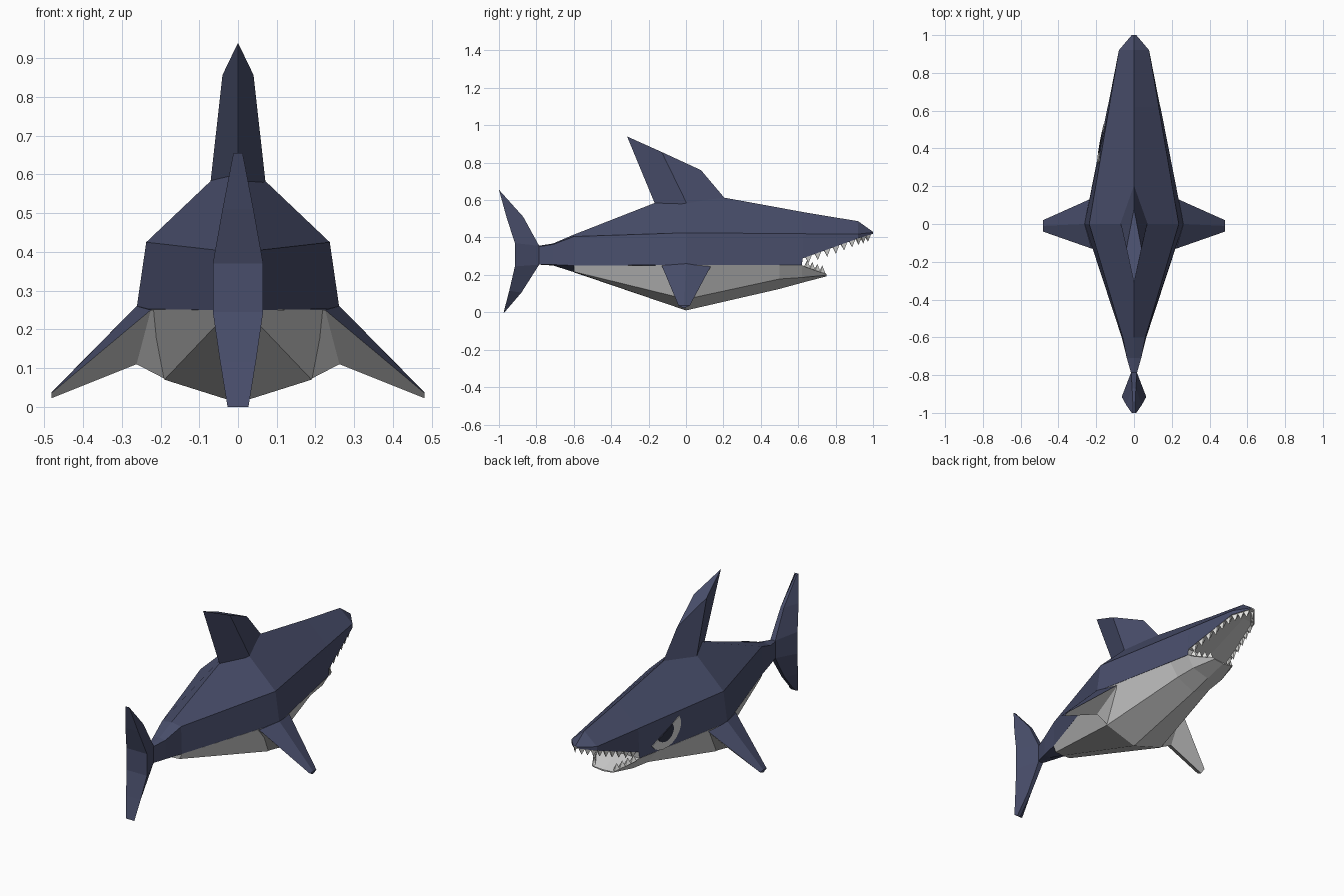
import bpy, bmesh, math
from mathutils import Vector

if "Cube" in bpy.data.objects:
    bpy.data.objects.remove(bpy.data.objects["Cube"])


def material(name, rgb):
    m = bpy.data.materials.new(name)
    m.diffuse_color = (*rgb, 1)
    m.use_nodes = True
    m.node_tree.nodes["Principled BSDF"].inputs["Base Color"].default_value = m.diffuse_color
    return m


BLUE = material("slate_blue", (0.065, 0.075, 0.145))
GREY = material("belly_grey", (0.58, 0.58, 0.58))
WHITE = material("tooth_white", (0.78, 0.78, 0.76))
DARK = material("pupil_dark", (0.025, 0.028, 0.05))


def finish(bm, name, mats, rule=None):
    """Clean the mesh, colour faces by rule and link the object."""
    bmesh.ops.remove_doubles(bm, verts=bm.verts, dist=0.0005)
    bmesh.ops.recalc_face_normals(bm, faces=bm.faces)
    if rule:
        for f in bm.faces:
            f.material_index = rule(f)
    me = bpy.data.meshes.new(name)
    bm.to_mesh(me)
    bm.free()
    for m in mats:
        me.materials.append(m)
    ob = bpy.data.objects.new(name, me)
    bpy.context.collection.objects.link(ob)
    return ob


def loft(rings):
    """Skin equal-length closed rings and cap both ends."""
    bm = bmesh.new()
    vs = [[bm.verts.new(p) for p in r] for r in rings]
    n = len(vs[0])
    for a, b in zip(vs, vs[1:]):
        for i in range(n):
            j = (i + 1) % n
            bm.faces.new((a[i], a[j], b[j], b[i]))
    bm.faces.new(vs[0])
    bm.faces.new(vs[-1])
    return bm


def section(y, half):
    """Half profile, starting and ending on the centre line, mirrored to a ring."""
    ring = [(x, y, z) for x, z in half]
    return ring + [(-x, y, z) for x, z in reversed(half[1:-1])]


# Upper body with head and upper jaw: ridge, chine, lower edge, underside
upper = [
    (-0.79, [(0, .355), (.015, .35), (.015, .257), (0, .255)]),
    (-0.71, [(0, .368), (.038, .363), (.038, .255), (0, .25)]),
    (-0.60, [(0, .415), (.06, .405), (.065, .25), (0, .215)]),
    (0.0, [(0, .65), (.237, .425), (.262, .253), (0, .25)]),
    (0.62, [(0, .537), (.131, .42), (.14, .253), (0, .25)]),
    (0.623, [(0, .536), (.131, .42), (.138, .288), (0, .288)]),
    (0.92, [(0, .487), (.08, .418), (.08, .395), (0, .4)]),
    (1.0, [(0, .43), (.012, .427), (.012, .42), (0, .42)]),
]
finish(loft([section(y, h) for y, h in upper]), "upper_body", [BLUE, GREY],
       lambda f: int(f.calc_center_median().y > 0.615 and
                     (f.normal.z < -0.5 or f.normal.y > 0.95)))

# Belly and lower jaw
lower = [
    (-0.60, [(0, .25), (.065, .25), (.05, .217), (0, .214)]),
    (0.0, [(0, .25), (.262, .252), (.19, .07), (0, .01)]),
    (0.50, [(0, .25), (.163, .252), (.11, .178), (0, .125)]),
    (0.62, [(0, .25), (.14, .252), (.1, .186), (0, .158)]),
    (0.75, [(0, .2), (.07, .205), (.06, .199), (0, .192)]),
]
finish(loft([section(y, h) for y, h in lower]), "belly", [GREY])


# Dorsal fin: front edge, side ridge, trailing edge
def fin_ring(front, mid, back):
    w, y, z = mid
    return [(0, *front), (w, y, z), (0, *back), (-w, y, z)]


finish(loft([fin_ring((.30, .5), (.08, .044, .5), (-.133, .5)),
             fin_ring((.08, .76), (.04, -.13, .857), (-.315, .94))]),
       "dorsal_fin", [BLUE])

# Tail fin: narrow leading edge, wide trailing edge
tail = [
    ((.01, -.97, .0), (.027, -.975, .0)),
    ((.01, -.88, .105), (.046, -.945, .115)),
    ((.015, -.785, .255), (.065, -.915, .245)),
    ((.015, -.785, .355), (.065, -.915, .37)),
    ((.01, -.87, .51), (.04, -.96, .51)),
    ((.004, -.994, .648), (.012, -1.0, .655)),
]
finish(loft([[f, b, (-b[0], *b[1:]), (-f[0], *f[1:])] for f, b in tail]),
       "tail_fin", [BLUE])

# Pectoral fins: leading edge, top ridge, trailing edge, bottom ridge
for s, side in ((1, "right"), (-1, "left")):
    rows = [
        [(.16, .14, .245), (.16, 0, .25), (.16, -.13, .245), (.185, 0, .07)],
        [(.225, .135, .25), (.262, 0, .26), (.225, -.13, .25), (.262, 0, .11)],
        [(.482, .02, .035), (.482, -.01, .037), (.482, -.04, .035), (.482, -.01, .022)],
    ]
    finish(loft([[(s * x, y, z) for x, y, z in r] for r in rows]),
           side + "_pectoral_fin", [BLUE, GREY],
           lambda f: int(f.normal.z < -0.05))


# Teeth: small pyramids along both jaw edges
def teeth(name, path, count, width, height):
    bm = bmesh.new()
    for s in (1, -1):
        for i in range(count):
            t = (i + .5) / count * (len(path) - 1)
            k = min(int(t), len(path) - 2)
            a, b = Vector(path[k]), Vector(path[k + 1])
            c = a.lerp(b, t - k)
            d = (b - a).normalized() * width / 2
            n = Vector((d.y, -d.x, 0)).normalized() * 0.008
            base = [c - d - n, c + d - n, c + d + n, c - d + n]
            tip = c + Vector((0, 0, height))
            flip = lambda p: (s * p.x, p.y, p.z)
            vs = [bm.verts.new(flip(p)) for p in base]
            top = bm.verts.new(flip(tip))
            bm.faces.new(vs)
            for j in range(4):
                bm.faces.new((vs[j], vs[(j + 1) % 4], top))
    return finish(bm, name, [WHITE])


teeth("upper_teeth", [(.125, .63, .295), (.098, .78, .347), (.07, .91, .397), (.01, .985, .422)],
      9, .038, -.042)
teeth("lower_teeth", [(.128, .635, .243), (.062, .742, .205)], 4, .034, .04)


# Eye on the left side: slanted half discs lying on the head's side wall
def eye_plate(name, centre, radius, depth, mat, lift):
    cy, cz = centre
    tilt = math.radians(-27)
    pts = [(-math.cos(a), -depth * math.sin(a))
           for a in (math.pi * i / 10 for i in range(11))]
    bm = bmesh.new()
    rings = []
    for off in (-0.004, lift):
        ring = []
        for u, v in pts:
            y = cy + radius * (u * math.cos(tilt) - v * math.sin(tilt))
            z = cz + radius * (u * math.sin(tilt) + v * math.cos(tilt))
            chine = .237 - .171 * y
            edge = .262 - .197 * y
            x = edge + (chine - edge) * (z - .253) / .17
            ring.append(bm.verts.new((-x - off, y, z)))
        rings.append(ring)
    a, b = rings
    for i in range(len(a)):
        j = (i + 1) % len(a)
        bm.faces.new((a[i], a[j], b[j], b[i]))
    bm.faces.new(a)
    bm.faces.new(b)
    finish(bm, name, [mat])


eye_plate("left_eye", (.43, .345), .115, .75, GREY, .005)
eye_plate("left_pupil", (.435, .343), .06, .85, DARK, .008)
